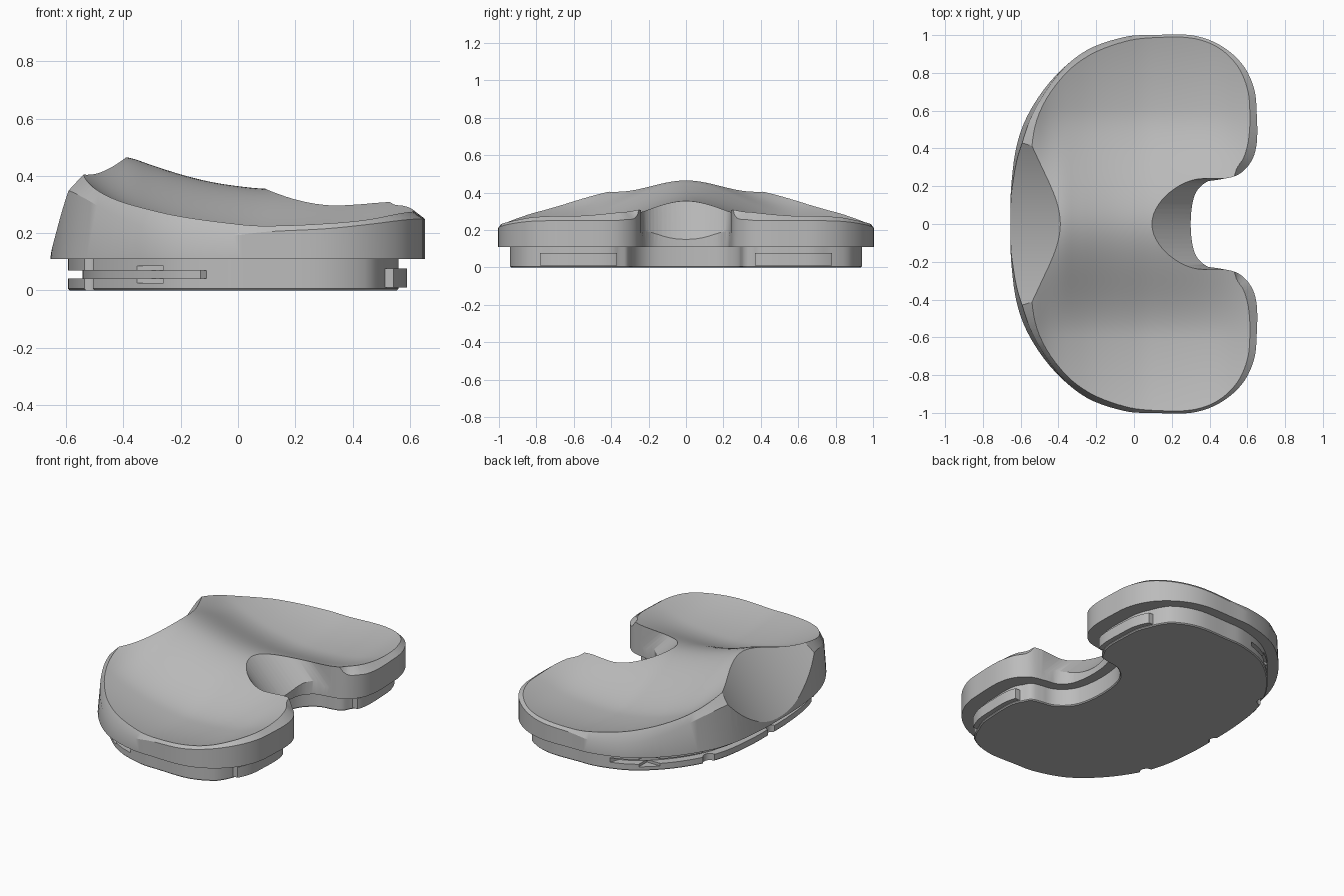
import bpy, bmesh, math
from mathutils import Vector

cube = bpy.data.objects.get("Cube")
if cube:
    bpy.data.objects.remove(cube, do_unlink=True)

grey = bpy.data.materials.new("satin grey")
grey.use_nodes = True
grey.diffuse_color = (0.5, 0.5, 0.5, 1)
grey.node_tree.nodes["Principled BSDF"].inputs["Base Color"].default_value = (0.5, 0.5, 0.5, 1)


# ---------- helpers ----------
def make_object(name, bm):
    bmesh.ops.triangulate(bm, faces=[f for f in bm.faces if len(f.verts) == 4])
    bmesh.ops.recalc_face_normals(bm, faces=bm.faces)
    mesh = bpy.data.meshes.new(name)
    bm.to_mesh(mesh)
    bm.free()
    mesh.materials.append(grey)
    obj = bpy.data.objects.new(name, mesh)
    bpy.context.collection.objects.link(obj)
    return obj


def loft(name, rings):
    bm = bmesh.new()
    loops = [[bm.verts.new(p) for p in ring] for ring in rings]
    n = len(loops[0])
    for a, b in zip(loops, loops[1:]):
        for i in range(n):
            j = (i + 1) % n
            bm.faces.new((a[i], a[j], b[j], b[i]))
    bm.faces.new(loops[0])
    bm.faces.new(loops[-1])
    return make_object(name, bm)


def box(x0, x1, y0, y1, z0, z1):
    return loft("cutter", [[(x0, y0, z), (x1, y0, z), (x1, y1, z), (x0, y1, z)] for z in (z0, z1)])


def height_solid(fn, x0, x1, half_y, nx, ny):
    """Solid lying above the surface z = fn(x, y)."""
    bm = bmesh.new()
    bmesh.ops.create_grid(bm, x_segments=nx, y_segments=ny, size=1)
    for v in bm.verts:
        v.co.x = x0 + (x1 - x0) * (v.co.x + 1) / 2
        v.co.y *= half_y
        v.co.z = fn(v.co.x, v.co.y)
    out = bmesh.ops.extrude_face_region(bm, geom=bm.faces[:], use_keep_orig=True)
    for v in out["geom"]:
        if isinstance(v, bmesh.types.BMVert):
            v.co.z = 1
    return make_object("cutter", bm)


def boolean(obj, cutter, operation="DIFFERENCE"):
    mod = obj.modifiers.new("cut", "BOOLEAN")
    mod.operation, mod.object, mod.solver = operation, cutter, "EXACT"
    bpy.context.view_layer.objects.active = obj
    bpy.ops.object.modifier_apply(modifier=mod.name)
    bpy.data.objects.remove(cutter, do_unlink=True)


def lerp_table(table, x):
    """Smooth interpolation through (x, value) pairs."""
    if x <= table[0][0]:
        return table[0][1]
    for i in range(len(table) - 1):
        (xa, a), (xb, b) = table[i], table[i + 1]
        if x <= xb:
            def slope(k):
                lo, hi = table[max(k - 1, 0)], table[min(k + 1, len(table) - 1)]
                return (hi[1] - lo[1]) / (hi[0] - lo[0])
            h = xb - xa
            t = (x - xa) / h
            return ((1 + 2 * t) * (1 - t) ** 2 * a + t * (1 - t) ** 2 * h * slope(i)
                    + t * t * (3 - 2 * t) * b + t * t * (t - 1) * h * slope(i + 1))
    return table[-1][1]


# ---------- kidney outline: x, y, wall height, rim slope ----------
half = [(-.65, .2, .35, 1), (-.62, .42, .35, 1), (-.55, .6, .32, 1.3), (-.42, .78, .255, 2),
        (-.25, .92, .2, 2.2), (-.05, .99, .19, 2), (.1, 1, .205, 1.5), (.3, 1, .215, 1.2),
        (.45, .95, .23, 1), (.57, .85, .245, .8), (.635, .72, .25, .7), (.65, .58, .25, .7),
        (.65, .43, .25, .8), (.62, .33, .255, .9), (.55, .26, .28, 1), (.45, .235, .45, .5),
        (.38, .22, .5, 0), (.32, .15, .5, 0)]
control = ([(-.655, 0, .35, 1)] + half + [(.3, 0, .5, 0)]
           + [(x, -y, h, s) for x, y, h, s in reversed(half)])
outline = []
count = len(control)
for i in range(count):
    p = [Vector(control[(i + k) % count]) for k in (-1, 0, 1, 2)]
    for t in (0, .2, .4, .6, .8):
        outline.append(p[1] + .5 * t * (p[2] - p[0] + t * (2 * p[0] - 5 * p[1] + 4 * p[2] - p[3]
                       + t * (3 * (p[1] - p[2]) + p[3] - p[0]))))


def ring(inset, height):
    """Outline moved inwards; both arguments are functions of the outline point."""
    result = []
    for i, p in enumerate(outline):
        q = outline[(i + 1) % len(outline)] - outline[i - 1]
        n = Vector((q.y, -q.x)).normalized()
        d = inset(p)
        result.append((p.x + n.x * d, p.y + n.y * d, height(p)))
    return result


def plate(name, inset, z0, z1):
    return loft(name, [ring(inset, lambda p: z0), ring(inset, lambda p: z1)])


# ---------- bearing body ----------
def draft(p):
    return .025 * min(max((-p.x - .35) / .25, 0), 1)


body = loft("bearing_body", [
    ring(lambda p: 0, lambda p: .11),
    ring(draft, lambda p: p.z),
    ring(lambda p: draft(p) + .08, lambda p: p.z + .08 * p.w),
    ring(lambda p: draft(p) + .08, lambda p: .7)])

ridge = [(-.7, .48), (-.39, .465), (-.3, .437), (-.2, .405), (-.1, .38), (0, .364), (.1, .355), (.7, .348)]
trough = [(-.7, .48), (-.55, .39), (-.46, .33), (-.35, .28), (-.2, .23), (0, .19), (.1, .182),
          (.3, .19), (.45, .215), (.6, .27), (.7, .31)]


def dish(x, y):
    u, low = abs(y), lerp_table(trough, x)
    if u > .6:
        return low + .043 * ((u - .6) / .385) ** 2
    t = 1 - u / .6
    return low + (lerp_table(ridge, x) - low) * t * t * (3 - 2 * t)


def scoop(x, y):
    return .465 + 1.29 * (x + .39) + .78 * y * y


boolean(body, height_solid(dish, -.83, .83, 1.13, 60, 84))
boolean(body, height_solid(scoop, -.81, -.29, .56, 12, 40))

# sloped rear notch
slot = []
for z in (.14, .62):
    cx = .3 + .36 - z
    arc = [math.pi * (.5 + k / 28) for k in range(29)]
    slot.append([(1.2, .24, z)] + [(cx + .21 * math.cos(a), .24 * math.sin(a), z) for a in arc]
                + [(1.2, -.24, z)])
boolean(body, loft("cutter", slot))


# ---------- locking base, in layers with a groove round the front ----------
def base_inset(p):
    return .062 + .03 * min(max((p.x - .5) / .1, 0), 1)


def groove_inset(p):
    return .112 if p.x < -.13 else base_inset(p)


layers = [loft("base_lower", [ring(lambda p: base_inset(p) + .006, lambda p: 0),
                              ring(base_inset, lambda p: .006), ring(base_inset, lambda p: .042)]),
          plate("base_groove", groove_inset, .042, .07),
          plate("base_upper", base_inset, .07, .11)]

# front key notches and side pockets
for layer in layers[::2]:
    for x, y, r in ((-.53, .52, .04), (-.53, -.52, .04), (-.6, 0, .035)):
        boolean(layer, loft("cutter", [[(x + r * math.cos(k * math.pi / 8),
                                         y + r * math.sin(k * math.pi / 8), z)
                                        for k in range(16)] for z in (-.1, .2)]))
    for y in (-.85, .85):
        boolean(layer, box(-.37, -.26, y - .09, y + .09, .026, .086))

# rear locking tabs
tabs = []
for side, y in (("right", -.575), ("left", .575)):
    tab = plate(side + "_rear_tab", lambda p: .062, .01, .076)
    boolean(tab, box(.5, .8, y - .205, y + .205, -.1, .3), "INTERSECT")
    tabs.append(tab)

# ---------- shading ----------
bpy.ops.object.select_all(action="DESELECT")
for obj in [body] + layers + tabs:
    obj.select_set(True)
bpy.context.view_layer.objects.active = body
bpy.ops.object.shade_smooth_by_angle(angle=math.radians(28))
